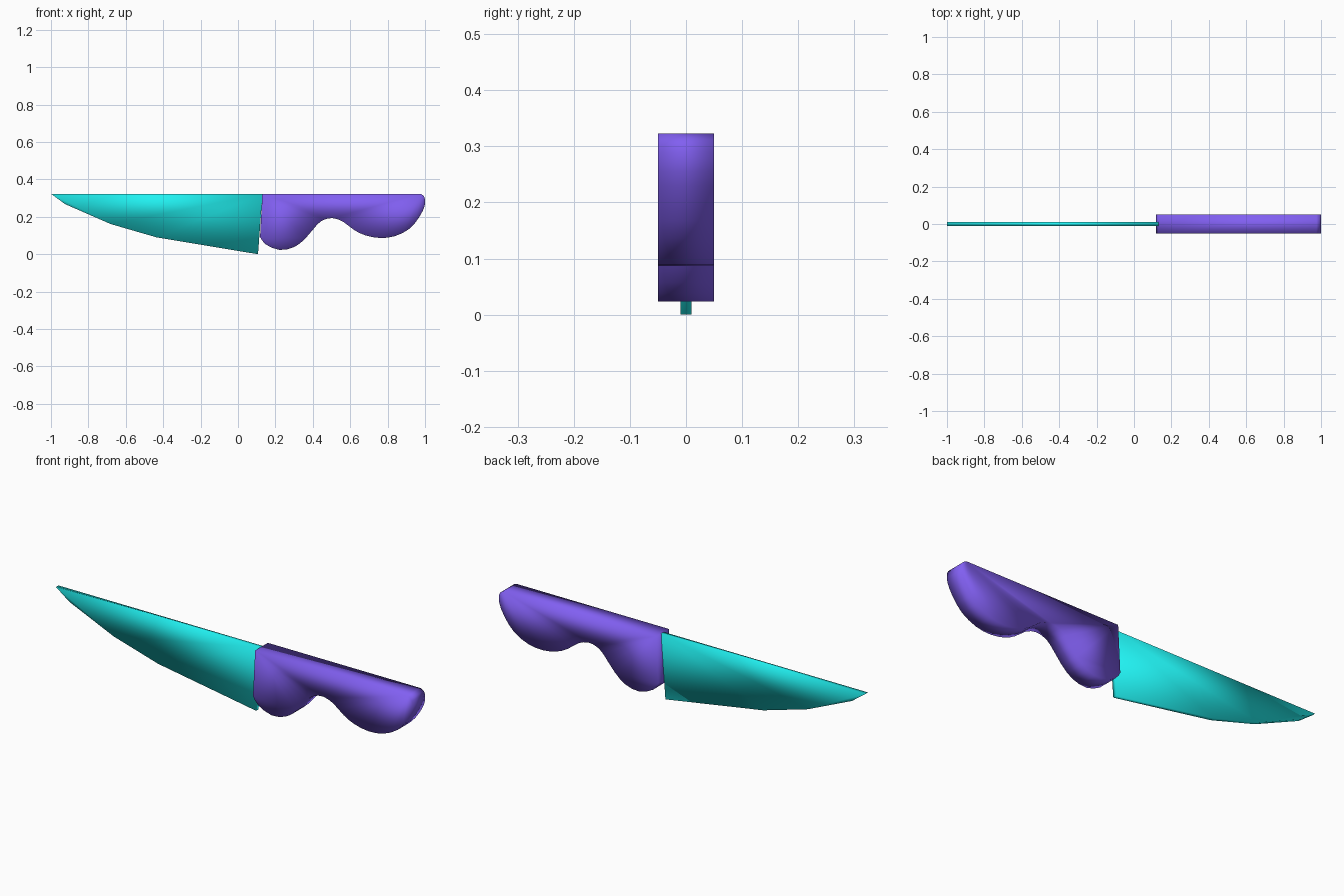
import bpy, bmesh
from mathutils import Vector

if "Cube" in bpy.data.objects:
    bpy.data.objects.remove(bpy.data.objects["Cube"])

TOP = 0.323


def material(name, color):
    m = bpy.data.materials.new(name)
    m.diffuse_color = (*color, 1)
    m.use_nodes = True
    m.node_tree.nodes["Principled BSDF"].inputs["Base Color"].default_value = m.diffuse_color
    return m


def smooth_path(pts, steps=2):
    """Catmull-Rom curve through the points."""
    p = [Vector(q) for q in [pts[0], *pts, pts[-1]]]
    out = []
    for a, b, c, d in zip(p, p[1:], p[2:], p[3:]):
        for i in range(steps):
            t = i / steps
            out.append(0.5 * (2*b + (c - a)*t + (2*a - 5*b + 4*c - d)*t*t
                              + (3*b - a - 3*c + d)*t**3))
    return [tuple(v) for v in out] + [pts[-1]]


def slab(name, profile, half, mat):
    """Extrude an x-z profile symmetrically along y, smooth all round."""
    bm = bmesh.new()
    face = bm.faces.new([bm.verts.new((x, -half, z)) for x, z in profile])
    ext = bmesh.ops.extrude_face_region(bm, geom=[face])
    verts = [v for v in ext["geom"] if isinstance(v, bmesh.types.BMVert)]
    bmesh.ops.translate(bm, verts=verts, vec=(0, 2 * half, 0))
    bmesh.ops.recalc_face_normals(bm, faces=bm.faces)
    bmesh.ops.triangulate(bm, faces=bm.faces)
    for f in bm.faces:
        f.smooth = True
    me = bpy.data.meshes.new(name)
    bm.to_mesh(me)
    bm.free()
    ob = bpy.data.objects.new(name, me)
    bpy.context.collection.objects.link(ob)
    me.materials.append(mat)
    return ob


# Blade: straight spine, faceted cutting edge, slanted heel
blade = [(-1, TOP), (-0.925, 0.268), (-0.68, 0.161), (-0.435, 0.09),
         (0.107, 0), (0.131, TOP)]
slab("blade", blade, 0.01, material("blade_teal", (0.015, 0.88, 0.88)))

# Handle: flat top, two finger swells underneath
grip = smooth_path([
    (0.118, 0.092), (0.147, 0.053), (0.222, 0.023), (0.30, 0.038),
    (0.36, 0.084), (0.425, 0.160), (0.46, 0.184), (0.505, 0.193),
    (0.56, 0.175), (0.62, 0.130), (0.68, 0.101), (0.757, 0.087),
    (0.837, 0.096), (0.917, 0.136), (0.97, 0.200), (0.997, 0.255),
    (1.0, 0.290), (0.993, 0.312), (0.975, TOP)])
slab("handle", [(0.13, TOP)] + grip, 0.05,
     material("handle_purple", (0.22, 0.115, 0.88)))
